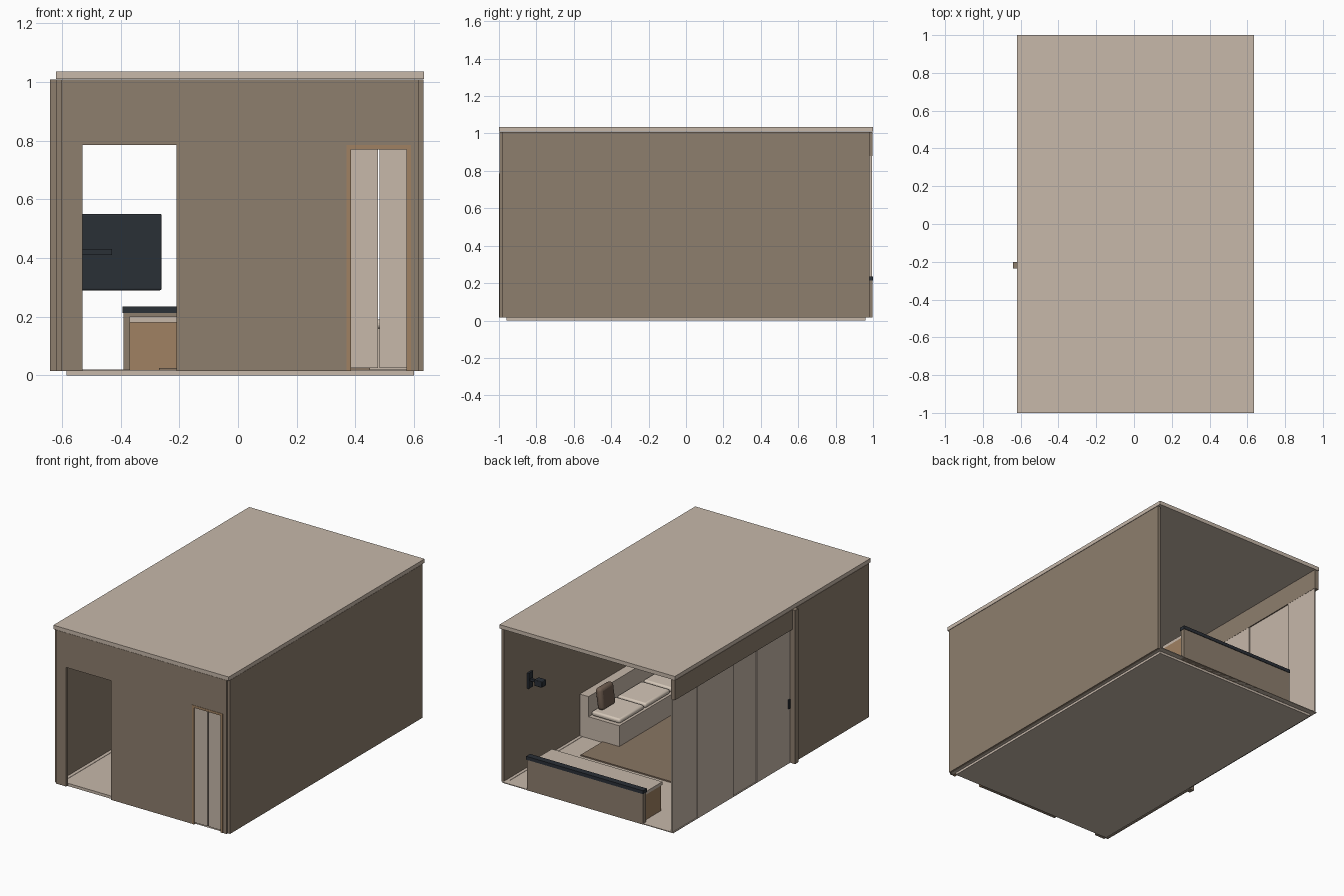
import bpy
import math

cube = bpy.data.objects.get("Cube")
if cube:
    bpy.data.objects.remove(cube, do_unlink=True)


def material(name, colour):
    m = bpy.data.materials.new(name)
    m.use_nodes = True
    m.diffuse_color = (*colour, 1)
    m.node_tree.nodes["Principled BSDF"].inputs["Base Color"].default_value = (*colour, 1)
    return m


beige = material("beige", (.57, .48, .40))
wall = material("taupe", (.27, .21, .155))
wood = material("wood", (.35, .22, .122))
dark = material("dark_slate", (.023, .029, .037))
rug_brown = material("rug_brown", (.25, .18, .125))
cream = material("cream", (.66, .57, .48))
cushion_brown = material("cushion_brown", (.16, .11, .08))


def finish(name, mat, bevel):
    ob = bpy.context.object
    ob.name = name
    ob.data.materials.append(mat)
    if bevel:
        mod = ob.modifiers.new("round", "BEVEL")
        mod.width = bevel
        mod.segments = 3
        bpy.ops.object.shade_smooth_by_angle()
    return ob


def box(name, mat, x, y, z, bevel=0):
    """Box from (low, high) ranges on each axis."""
    bpy.ops.mesh.primitive_cube_add(size=1, location=[sum(r) / 2 for r in (x, y, z)])
    ob = bpy.context.object
    ob.scale = [r[1] - r[0] for r in (x, y, z)]
    bpy.ops.object.transform_apply(location=False, rotation=False, scale=True)
    return finish(name, mat, bevel)


def cylinder(name, mat, centre, radius, z):
    bpy.ops.mesh.primitive_cylinder_add(vertices=32, radius=radius, depth=z[1] - z[0],
                                        location=(*centre, sum(z) / 2))
    ob = finish(name, mat, 0)
    bpy.ops.object.shade_smooth_by_angle()
    return ob


BASE, TOP = .015, 1.008
FRONT = (-.998, -.98)
HEAD = .785

# Floor and roof
box("floor", beige, (-.585, .60), (-.96, .96), (0, .018))
box("floor_edge_left", beige, (.595, .617), (-.98, .98), (BASE, .02))
box("floor_edge_right", beige, (-.605, -.58), (-.98, .995), (BASE, .02))
box("floor_edge_back", beige, (-.605, .617), (.95, .995), (BASE, .02))
box("roof", beige, (-.62, .634), (-1, 1), (1.01, 1.035))

# Front wall around the doorway and the folding door
for i, span in enumerate([(-.602, -.53), (-.21, .37), (.59, .616)]):
    box(f"front_wall_{i}", wall, span, FRONT, (BASE, TOP))
for i, span in enumerate([(-.53, -.21), (.37, .59)]):
    box(f"front_lintel_{i}", wall, span, FRONT, (HEAD, TOP))

# Folding door with timber frame
for i, x in enumerate([.37, .575]):
    box(f"door_frame_{i}", wood, (x, x + .015), (-1, -.975), (BASE, HEAD))
box("door_frame_top", wood, (.37, .59), (-1, -.975), (.77, HEAD))
for i, x in enumerate([.385, .483]):
    box(f"door_leaf_{i}", beige, (x, x + .092), (-.992, -.98), (.025, .77))

# Side walls
box("left_wall", wall, (.615, .633), (-.985, .98), (BASE, TOP))
box("right_wall", wall, (-.62, -.602), (-.985, -.235), (BASE, TOP))
box("right_post", wall, (-.64, -.595), (-.235, -.2), (BASE, TOP))
box("right_header", wall, (-.62, -.59), (-.2, .998), (.88, TOP))

# Sliding panels along the right side
edges = [-.2, .14, .378, .745, .995]
for i in range(4):
    x = -.605 + .006 * (i % 2)
    box(f"sliding_panel_{i}", beige, (x, x + .008), (edges[i], edges[i + 1]), (.02, .885))
box("sliding_panel_handle", dark, (-.612, -.603), (-.195, -.18), (.37, .43))

# Counter at the back
box("counter_panel", wall, (-.39, .44), (.965, .997), (BASE, .215))
box("counter_cap", dark, (-.393, .443), (.96, 1), (.213, .235))
box("counter_cabinet", wood, (-.37, .42), (.785, .965), (BASE, .18))
box("counter_top", beige, (-.37, .42), (.77, .965), (.18, .2))

# Rug and round table
box("rug", rug_brown, (-.27, .45), (-.75, .433), (BASE, .026))
cylinder("table_top", wood, (.06, -.13), .1, (.09, .105))
cylinder("table_leg", wood, (.06, -.13), .02, (.026, .09))
cylinder("table_foot", wood, (.06, -.13), .06, (.026, .036))

# Sofa along the left wall
SOFA = (-.62, .21)
box("sofa_base", beige, (.33, .61), SOFA, (.02, .16))
box("sofa_back", beige, (.55, .612), SOFA, (.02, .29))
for i in range(3):
    y = .19 - .265 * i
    box(f"seat_cushion_{i}", cream, (.34, .545), (y - .25, y), (.16, .19), .012)
for i, y in enumerate([.09, -.5]):
    pillow = box(f"pillow_{i}", cushion_brown, (.49, .535), (y - .07, y + .07), (.19, .33), .02)
    pillow.rotation_euler.y = math.radians(8)

# Screen on a wall arm
box("screen", dark, (-.59, -.26), (-.27, -.24), (.29, .55), .006)
box("screen_arm", dark, (-.602, -.43), (-.29, -.27), (.41, .43))
box("screen_mount", dark, (-.602, -.59), (-.31, -.24), (.37, .47))

# Wall lamp
box("lamp_plate", dark, (.603, .616), (.70, .745), (.53, .63))
box("lamp_arm", dark, (.56, .605), (.715, .73), (.575, .59))
box("lamp_head", dark, (.51, .565), (.70, .745), (.56, .6), .004)
